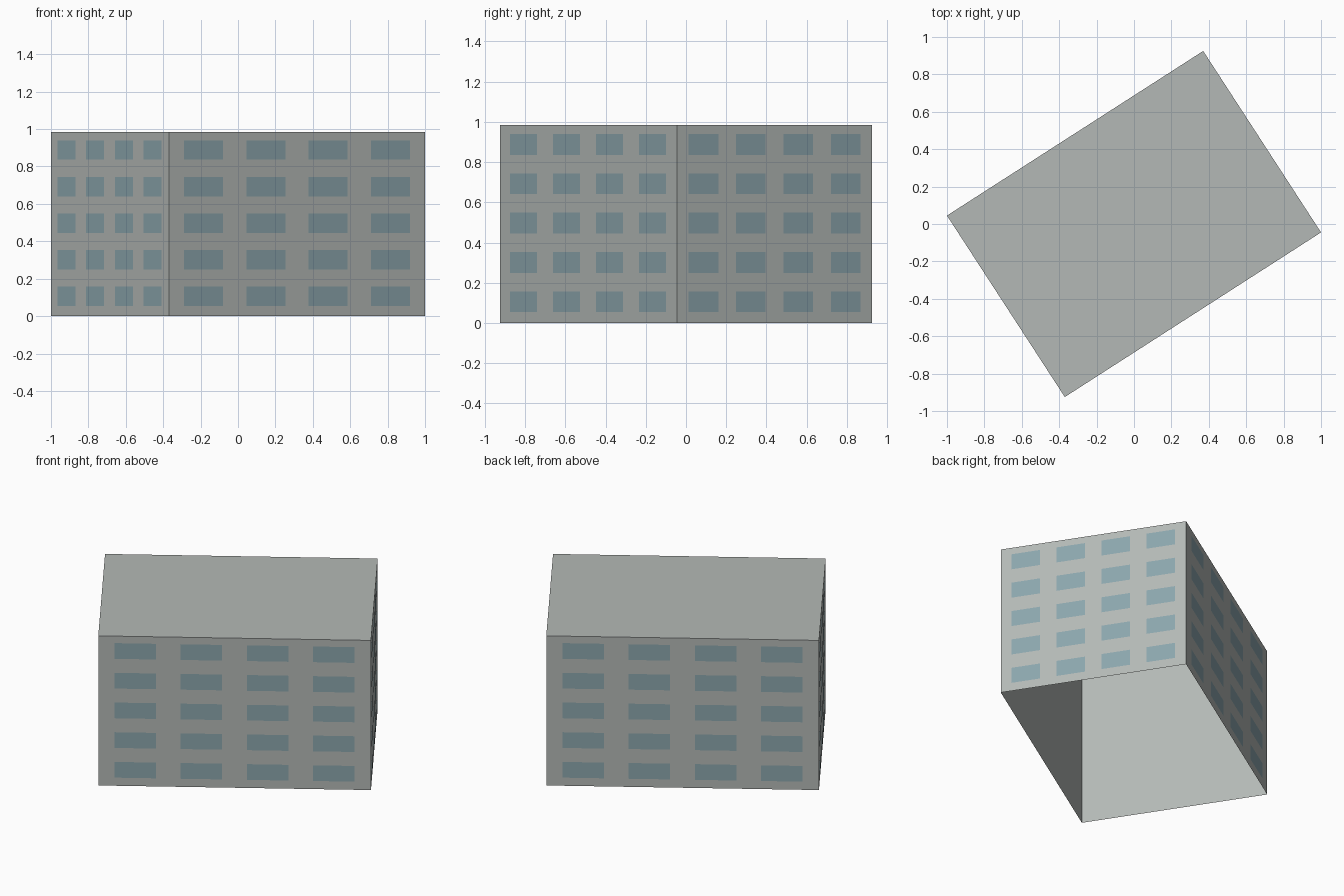
import bpy
import bmesh
from mathutils import Vector

if "Cube" in bpy.data.objects:
    bpy.data.objects.remove(bpy.data.objects["Cube"], do_unlink=True)

HEIGHT = 0.985
COLUMNS, ROWS = 4, 5
corners = [Vector(p) for p in ((-1, 0.045, 0), (-0.37, -0.925, 0),
                               (1, -0.045, 0), (0.37, 0.925, 0))]
UP = Vector((0, 0, HEIGHT))


def make_material(name, colour):
    mat = bpy.data.materials.new(name)
    mat.use_nodes = True
    mat.diffuse_color = (*colour, 1)
    mat.node_tree.nodes["Principled BSDF"].inputs["Base Color"].default_value = (*colour, 1)
    return mat


def make_object(name, bm, mat):
    mesh = bpy.data.meshes.new(name)
    bm.to_mesh(mesh)
    bm.free()
    mesh.materials.append(mat)
    obj = bpy.data.objects.new(name, mesh)
    bpy.context.collection.objects.link(obj)
    return obj


def add_quad(bm, points):
    return bm.faces.new([bm.verts.new(p) for p in points])


concrete = make_material("pale grey concrete", (0.456, 0.485, 0.468))
glass = make_material("blue grey glass", (0.262, 0.381, 0.418))

# Building shell: four walls and a flat roof, open underneath
shell = bmesh.new()
low = [shell.verts.new(c) for c in corners]
high = [shell.verts.new(c + UP) for c in corners]
for i in range(4):
    j = (i + 1) % 4
    shell.faces.new((low[i], low[j], high[j], high[i]))
shell.faces.new(high)
make_object("building_shell", shell, concrete)

# Window panes: a regular grid lying just outside each wall
for i, side in enumerate(("left_end", "front", "right_end", "back")):
    start = corners[i]
    along = corners[(i + 1) % 4] - start
    offset = along.cross(UP).normalized() * 0.002
    panes = bmesh.new()
    for col in range(COLUMNS):
        for row in range(ROWS):
            u0, v0 = 0.059 + 0.243 * col, 0.055 + 0.1985 * row
            u1, v1 = u0 + 0.152, v0 + 0.105
            add_quad(panes, [start + offset + along * u + UP * v
                             for u, v in ((u0, v0), (u1, v0), (u1, v1), (u0, v1))])
    make_object(side + "_windows", panes, glass)
